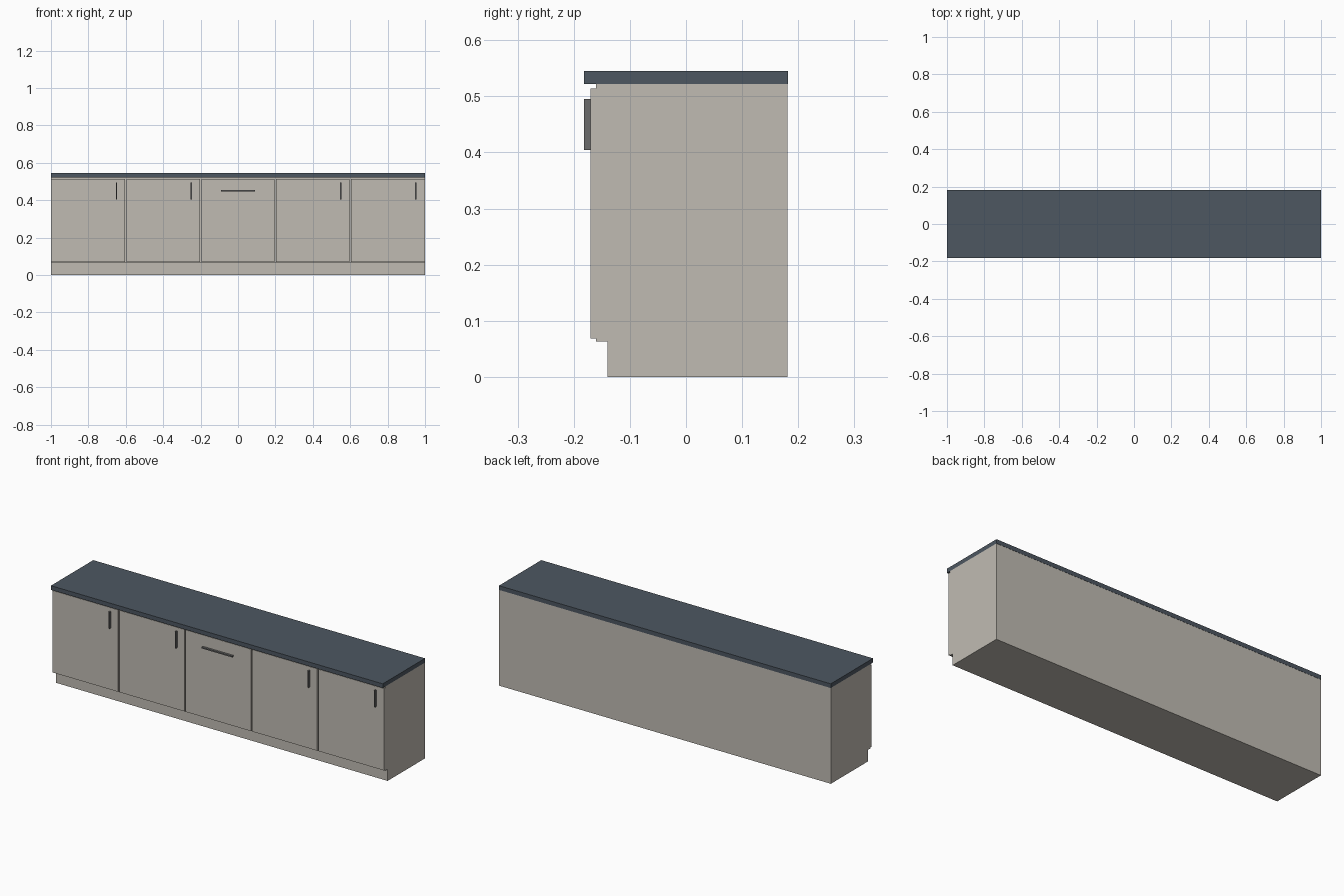
import bpy, bmesh

if "Cube" in bpy.data.objects:
    bpy.data.objects.remove(bpy.data.objects["Cube"])


def material(name, rgb):
    m = bpy.data.materials.new(name)
    m.diffuse_color = (*rgb, 1)
    m.use_nodes = True
    m.node_tree.nodes["Principled BSDF"].inputs["Base Color"].default_value = m.diffuse_color
    return m


BODY = material("warm_grey", (0.53, 0.50, 0.45))
TOP = material("slate", (0.075, 0.095, 0.12))
METAL = material("dark_metal", (0.15, 0.15, 0.15))


def prism(name, profile, x0, x1, mat):
    """Extrude a closed (y, z) profile along x."""
    bm = bmesh.new()
    face = bm.faces.new([bm.verts.new((x0, y, z)) for y, z in profile])
    ext = bmesh.ops.extrude_face_region(bm, geom=[face])
    verts = [g for g in ext["geom"] if isinstance(g, bmesh.types.BMVert)]
    bmesh.ops.translate(bm, verts=verts, vec=(x1 - x0, 0, 0))
    bmesh.ops.recalc_face_normals(bm, faces=bm.faces)
    mesh = bpy.data.meshes.new(name)
    bm.to_mesh(mesh)
    bm.free()
    mesh.materials.append(mat)
    obj = bpy.data.objects.new(name, mesh)
    bpy.context.collection.objects.link(obj)
    return obj


def box(name, x, y, z, mat):
    profile = [(y[0], z[0]), (y[1], z[0]), (y[1], z[1]), (y[0], z[1])]
    return prism(name, profile, x[0], x[1], mat)


# Carcass with recessed plinth, and worktop
prism("carcass", [(-0.14, 0), (0.181, 0), (0.181, 0.522), (-0.16, 0.522),
                  (-0.16, 0.063), (-0.14, 0.063)], -1, 1, BODY)
box("worktop", (-1, 1), (-0.182, 0.182), (0.522, 0.545), TOP)

# Five fronts with narrow gaps; the middle one has a horizontal handle
PITCH, GAP = 0.4, 0.004
HANDLE_Y = (-0.182, -0.17)
for i in range(5):
    left = -1 + i * PITCH
    right = left + PITCH
    x0 = left if i == 0 else left + GAP
    x1 = right if i == 4 else right - GAP
    box(f"door_{i + 1}", (x0, x1), (-0.17, -0.16), (0.068, 0.514), BODY)
    if i == 2:
        box("drawer_handle", (-0.092, 0.092), HANDLE_Y, (0.446, 0.453), METAL)
    else:
        hx = right - 0.05
        box(f"door_handle_{i + 1}", (hx - 0.0035, hx + 0.0035), HANDLE_Y,
            (0.404, 0.495), METAL)
